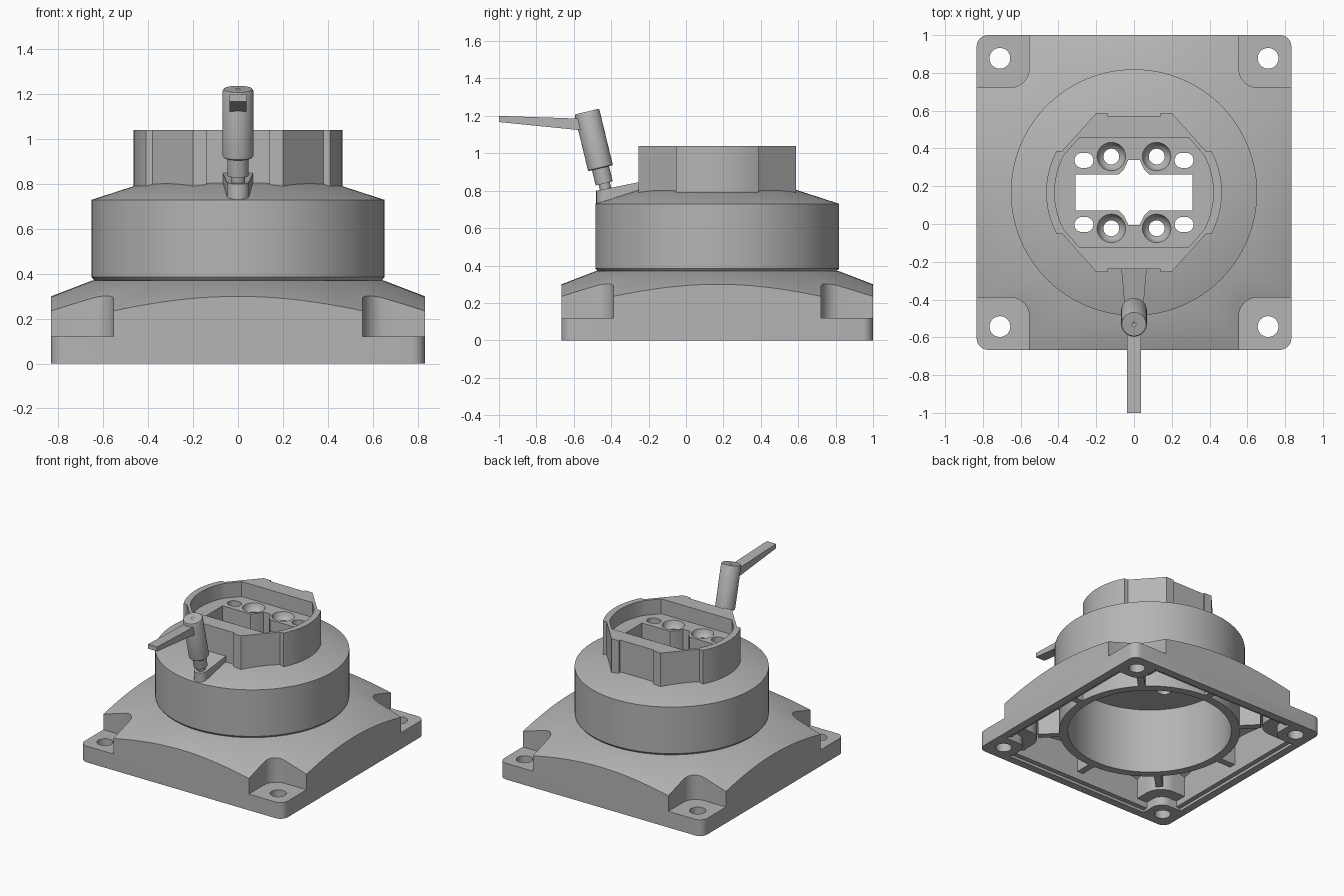
import bpy, bmesh
from math import sin, cos, pi, radians
from mathutils import Matrix

if "Cube" in bpy.data.objects:
    bpy.data.objects.remove(bpy.data.objects["Cube"])

BODY_Y = 0.167          # the body sits behind the lever
grey = bpy.data.materials.new("satin grey")
grey.use_nodes = True
colour = (0.46, 0.46, 0.46, 1)
grey.diffuse_color = colour
grey.node_tree.nodes["Principled BSDF"].inputs["Base Color"].default_value = colour


def make(name, bm):
    bmesh.ops.recalc_face_normals(bm, faces=bm.faces)
    mesh = bpy.data.meshes.new(name)
    bm.to_mesh(mesh)
    bm.free()
    obj = bpy.data.objects.new(name, mesh)
    bpy.context.collection.objects.link(obj)
    mesh.materials.append(grey)
    return obj


def prism(name, points, z0, z1, at=(0, 0)):
    bm = bmesh.new()
    rings = [[bm.verts.new((x + at[0], y + at[1], z)) for x, y in points] for z in (z0, z1)]
    low, high = rings
    for ring in rings:
        bm.faces.new(ring)
    for i in range(len(points)):
        bm.faces.new((low[i - 1], low[i], high[i], high[i - 1]))
    return make(name, bm)


def revolve(name, profile, at=(0, 0), steps=96):
    """Closed solid of revolution; the profile runs from axis to axis."""
    bm = bmesh.new()
    rows = []
    for r, z in profile:
        angles = [2 * pi * i / steps for i in range(steps if r else 1)]
        row = [bm.verts.new((at[0] + r * cos(a), at[1] + r * sin(a), z)) for a in angles]
        rows.append(row if r else row * steps)
    for a, b in zip(rows, rows[1:]):
        for i in range(steps):
            bm.faces.new(dict.fromkeys((a[i - 1], a[i], b[i], b[i - 1])))
    return make(name, bm)


def rod(name, r, z0, z1, at=(0, 0), steps=40):
    return revolve(name, [(0, z0), (r, z0), (r, z1), (0, z1)], at, steps)


def four_way(quarter):
    """Mirror a quarter outline in both axes."""
    half = quarter + [(-x, y) for x, y in reversed(quarter)]
    return half + [(-x, -y) for x, y in half]


def rounded(hx, hy, r):
    steps = [(i + 0.25) * pi / 17 for i in range(9)]
    return four_way([(hx - r + r * cos(a), hy - r + r * sin(a)) for a in steps])


def boolean(target, operation, *tools):
    for tool in tools:
        mod = target.modifiers.new("cut", "BOOLEAN")
        mod.operation, mod.solver, mod.object = operation, "EXACT", tool
        bpy.context.view_layer.objects.active = target
        bpy.ops.object.modifier_apply(modifier=mod.name)


def discard(tools):
    for tool in tools:
        bpy.data.objects.remove(tool)


def finish(obj, y=BODY_Y):
    obj.location.y = y
    bpy.ops.object.select_all(action="DESELECT")
    obj.select_set(True)
    bpy.context.view_layer.objects.active = obj
    bpy.ops.object.shade_smooth_by_angle(angle=radians(30))


def at_corners(x, y):
    return [(sx * x, sy * y) for sx in (-1, 1) for sy in (-1, 1)]


# Base: rounded square trimmed by a shallow cone, with corner pockets
base = prism("base", rounded(0.833, 0.833, 0.06), 0, 0.5)
cone = revolve("cone", [(0, -0.1), (1.3, -0.1), (1.3, 0.12), (0.65, 0.37), (0, 0.37)])
boolean(base, "INTERSECT", cone)
pockets = [prism("pocket", rounded(0.25, 0.25, 0.1), 0.12, 0.6, p) for p in at_corners(0.805, 0.805)]
boolean(base, "DIFFERENCE", *pockets)

# Hollow underside, leaving pocket walls and solid corner pads
cavity = prism("cavity", rounded(0.74, 0.74, 0.03), -0.1, 0.5)
inner_cone = revolve("inner_cone", [(0, -0.2), (1.3, -0.2), (1.3, 0.06), (0.65, 0.31), (0, 0.31)])
boolean(cavity, "INTERSECT", inner_cone)
lip = prism("lip", rounded(0.775, 0.775, 0.03), -0.15, 0.02)
walls = [prism("wall", rounded(0.25, 0.25, 0.13), 0.065, 0.6, p) for p in at_corners(0.76, 0.76)]
pads = [prism("pad", rounded(0.115, 0.115, 0.08), -0.3, 0.09, p) for p in at_corners(0.71, 0.71)]
boolean(cavity, "DIFFERENCE", *walls, *pads)
boolean(lip, "DIFFERENCE", *pads)
bolt_holes = [rod("bolt_hole", 0.055, -0.1, 0.3, p) for p in at_corners(0.71, 0.71)]
bore = rod("bore", 0.59, -0.35, 0.6, steps=96)
boolean(base, "DIFFERENCE", cavity, lip, *bolt_holes, bore)
discard([cone, cavity, inner_cone, lip, bore] + pockets + walls + pads + bolt_holes)
finish(base)

# Ribs between the central tube and the base walls
for i in range(8):
    rib = prism("rib", [(0.6, -0.025), (0.765, -0.025), (0.765, 0.025), (0.6, 0.025)], 0.08, 0.27)
    rib.data.transform(Matrix.Rotation(i * pi / 4, 4, "Z"))
    finish(rib)

# Drum with its open tube below
drum = revolve("drum", [(0, 0.57), (0.56, 0.57), (0.56, 0.08), (0.62, 0.08), (0.62, 0.36), (0.64, 0.37),
                        (0.652, 0.385), (0.652, 0.73), (0.42, 0.805), (0, 0.805)], steps=128)


def arc(r, end):
    return [(r * cos(radians(a)), r * sin(radians(a))) for a in [end * (i + 0.5) / 8 for i in range(8)]
            + [end]]


# Head with a recessed top
head = prism("head", four_way(arc(0.465, 28.2) + [(0.38, 0.22), (0.2, 0.42), (0.14, 0.42), (0.14, 0.405)]),
             0.76, 1.04)
recess = prism("recess", four_way(arc(0.42, 28) + [(0.29, 0.29)]), 0.93, 1.2)

# Window, slots and countersunk holes run through head and drum
cuts = [prism("window", four_way([(0.31, 0.095), (0.08, 0.095), (0.055, 0.12), (0.03, 0.172)]), 0.4, 1.2)]
for p in at_corners(0.265, 0.17):
    cuts.append(prism("slot", rounded(0.05, 0.04, 0.04), 0.4, 1.2, p))
for p in at_corners(0.12, 0.19):
    cuts.append(revolve("screw_hole", [(0, 0.4), (0.042, 0.4), (0.042, 0.88), (0.056, 0.89), (0.068, 0.906),
                                       (0.076, 0.932), (0.076, 1.1), (0, 1.1)], p, 32))
boolean(head, "DIFFERENCE", recess, *cuts)
boolean(drum, "DIFFERENCE", *cuts)
discard(cuts + [recess])
finish(head)
finish(drum)

# Lever bracket: upright round-nosed block with a sloping top
nose = [(0.05 * cos(a), 0.05 * sin(a)) for a in [pi + i * pi / 12 for i in range(13)]]
bracket = prism("lever_bracket", nose + [(0.068, 0.2), (-0.068, 0.2)], -0.1, 0)
slope = Matrix.Identity(4)
slope[2][1] = 0.2
bracket.data.transform(Matrix.Translation((0, -0.43, 0.81)) @ slope)
finish(bracket, 0)

# Clamp lever, leaning forward
lean = Matrix.Translation((0, -0.428, 0.80)) @ Matrix.Rotation(radians(13.6), 4, "X")
parts = [
    rod("lever_pin", 0.031, -0.02, 0.06),
    rod("lever_collar", 0.047, 0.04, 0.13),
    revolve("lever_hub", [(0, 0.124), (0.065, 0.124), (0.068, 0.128), (0.068, 0.428),
                          (0.064, 0.435), (0.012, 0.435), (0, 0.425)], steps=48),
]
for part in parts:
    part.data.transform(lean)
    finish(part, 0)

# Tapered arm: side profile swept across the width
arm = prism("lever_arm", [(-1, 1.167), (-0.53, 1.12), (-0.53, 1.184), (-1, 1.2)], -0.038, 0.038)
arm.data.transform(Matrix(((0, 0, 1, 0), (1, 0, 0, 0), (0, 1, 0, 0), (0, 0, 0, 1))))
finish(arm, 0)
